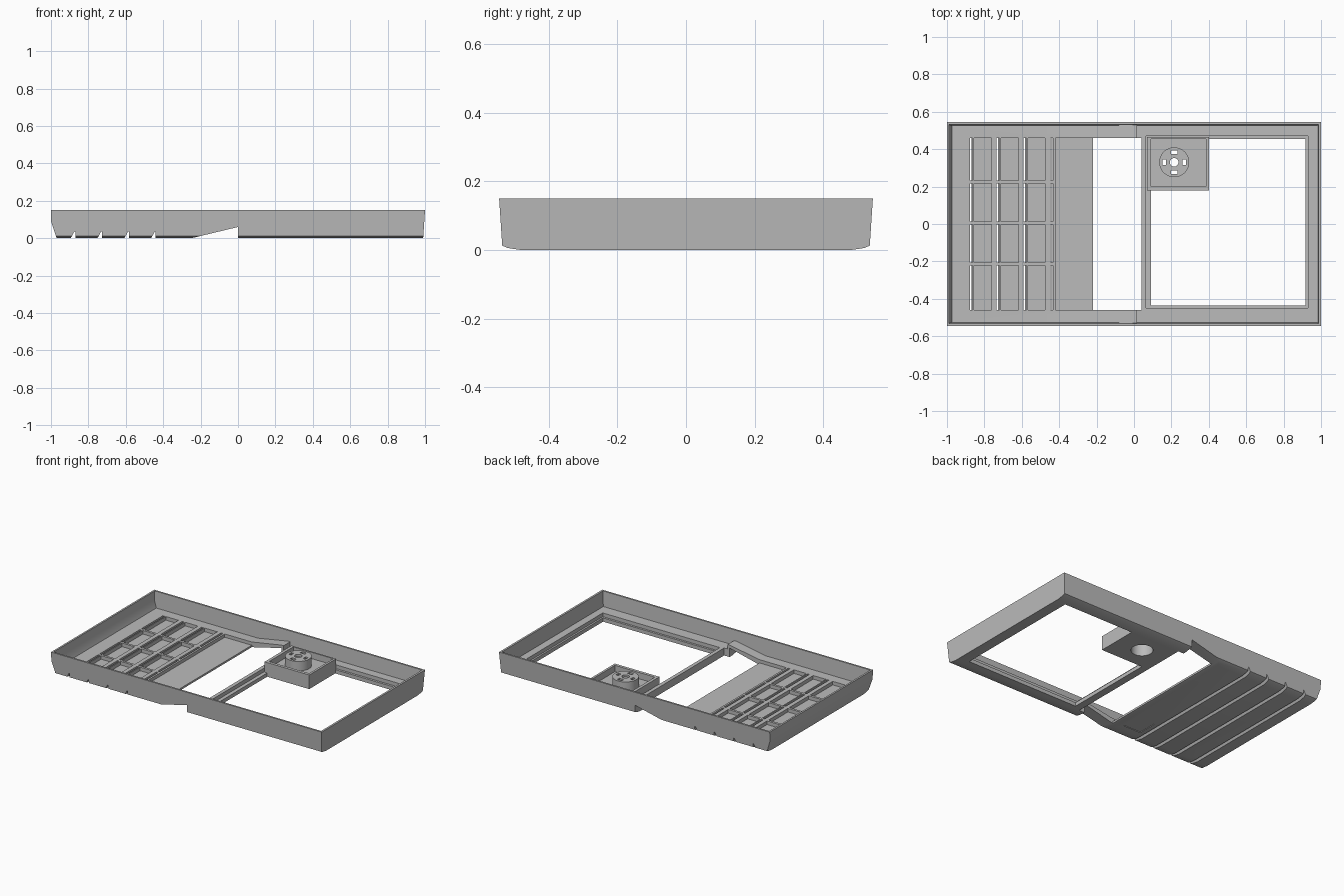
import bpy, bmesh, math
from mathutils import Vector

old = bpy.data.objects.get("Cube")
if old:
    bpy.data.objects.remove(old, do_unlink=True)

grey = bpy.data.materials.new("plain grey")
grey.use_nodes = True
grey.diffuse_color = (0.5, 0.5, 0.5, 1)
grey.node_tree.nodes["Principled BSDF"].inputs["Base Color"].default_value = (0.5, 0.5, 0.5, 1)


def prism(name, pts, axis, lo, hi):
    """Extrude a 2D outline along an axis: y takes (x,z), x takes (y,z), z takes (x,y)."""
    place = {"y": lambda a, b, t: (a, t, b),
             "x": lambda a, b, t: (t, a, b),
             "z": lambda a, b, t: (a, b, t)}[axis]
    bm = bmesh.new()
    face = bm.faces.new([bm.verts.new(place(a, b, lo)) for a, b in pts])
    ext = bmesh.ops.extrude_face_region(bm, geom=[face])
    shift = Vector(place(0, 0, hi - lo))
    bmesh.ops.translate(bm, vec=shift,
                        verts=[g for g in ext["geom"] if isinstance(g, bmesh.types.BMVert)])
    bmesh.ops.recalc_face_normals(bm, faces=bm.faces)
    mesh = bpy.data.meshes.new(name)
    bm.to_mesh(mesh)
    bm.free()
    mesh.materials.append(grey)
    obj = bpy.data.objects.new(name, mesh)
    bpy.context.collection.objects.link(obj)
    return obj


def box(name, x0, x1, y0, y1, z0, z1):
    return prism(name, [(x0, y0), (x1, y0), (x1, y1), (x0, y1)], "z", z0, z1)


def cylinder(name, x, y, r, z0, z1, n=48):
    ring = [(x + r * math.cos(math.tau * i / n), y + r * math.sin(math.tau * i / n)) for i in range(n)]
    return prism(name, ring, "z", z0, z1)


def combine(target, tool, operation="DIFFERENCE"):
    """Apply a boolean and discard the tool."""
    tool.hide_render = True
    mod = target.modifiers.new("cut", "BOOLEAN")
    mod.operation, mod.object, mod.solver = operation, tool, "EXACT"
    bpy.context.view_layer.update()
    deps = bpy.context.evaluated_depsgraph_get()
    mesh = bpy.data.meshes.new_from_object(target.evaluated_get(deps))
    target.modifiers.clear()
    target.data = mesh
    bpy.data.objects.remove(tool, do_unlink=True)


RIM, SIDE = 0.042, 0.46
TOP = 0.15

# Outer shell: long profile trimmed by the tapered, chamfered cross-section
shell = prism("tray_shell", [
    (-1, TOP), (-1, 0.09), (-0.97, 0), (-0.25, 0), (0, 0.06), (0, 0),
    (0.99, 0), (1, TOP)], "y", -0.6, 0.6)
half = [(0.48, 0), (0.52, 0.006), (0.536, 0.013), (0.545, TOP)]
section = half + [(-y, z) for y, z in reversed(half)]
combine(shell, prism("section", section, "x", -1.2, 1.2), "INTERSECT")

# Open cavity leaving thin walls, a rising ramp rim and a lower right rim
cavity = prism("cavity", [
    (-0.988, 0.2), (-0.988, 0.09), (-0.972, RIM), (-0.22, RIM), (0, 0.08),
    (0.015, 0.08), (0.015, 0.05), (0.98, 0.05), (0.99, 0.2)], "y", -0.6, 0.6)
taper = [(0.524, 0), (0.536, 0.2), (-0.536, 0.2), (-0.524, 0)]
combine(cavity, prism("taper", taper, "x", -1.2, 1.2), "INTERSECT")
combine(shell, cavity)

# Middle opening, and the right window with its recessed ledge
combine(shell, box("middle_opening", -0.22, 0.04, -SIDE, SIDE, -0.1, 0.3))
combine(shell, box("ledge_recess", 0.065, 0.93, -0.45, 0.47, 0.025, 0.3))
combine(shell, box("window", 0.09, 0.918, -0.436, 0.455, -0.1, 0.3))

# Lower flat panel beside the middle opening
combine(shell, box("panel_recess", -0.42, -0.21, -SIDE, SIDE, 0.02, 0.3))

# Louvre grooves underneath, slits through them, and cells between the ribs
notches = [-0.87, -0.727, -0.583, -0.44]
rib_lines = [-0.215, 0.005, 0.225]
edges = [-SIDE] + [r + s for r in rib_lines for s in (-0.008, 0.008)] + [SIDE]
spans = list(zip(edges[::2], edges[1::2]))
for i, n in enumerate(notches):
    combine(shell, prism("groove", [(n - 0.03, -0.01), (n, -0.01), (n, 0.037), (n - 0.004, 0.037)],
                         "y", -0.7, 0.7))
    for y0, y1 in spans:
        combine(shell, box("slit", n - 0.007, n + 0.007, y0, y1, 0.02, 0.3))
        if i < 3:
            combine(shell, box("cell", n + 0.015, notches[i + 1] - 0.035, y0, y1, 0.018, 0.3))

# Shallow square inset on the underside
combine(shell, box("square_inset", -0.41, -0.28, -0.43, -0.3, -0.01, 0.004))

# Corner mount: open box with a hollow round boss
mount = box("corner_mount", 0.07, 0.40, 0.18, 0.465, 0, 0.094)
combine(mount, box("mount_pocket", 0.09, 0.385, 0.2, 0.455, 0.052, 0.3))
cx, cy = 0.215, 0.33
combine(mount, cylinder("boss", cx, cy, 0.08, 0.03, 0.115), "UNION")
combine(mount, cylinder("bore", cx, cy, 0.066, -0.1, 0.1))
combine(mount, cylinder("centre_hole", cx, cy, 0.023, 0.05, 0.2, 24))
for dx, dy in ((1, 0), (-1, 0), (0, 1), (0, -1)):
    w, h = (0.009, 0.014) if dx else (0.017, 0.01)
    x, y = cx + dx * 0.053, cy + dy * 0.053
    combine(mount, box("slot", x - w, x + w, y - h, y + h, 0.05, 0.2))

# Crisp flat faces, smooth round walls
for obj in (shell, mount):
    bpy.ops.object.select_all(action="DESELECT")
    obj.select_set(True)
    bpy.context.view_layer.objects.active = obj
    bpy.ops.object.shade_smooth_by_angle(angle=math.radians(20))
